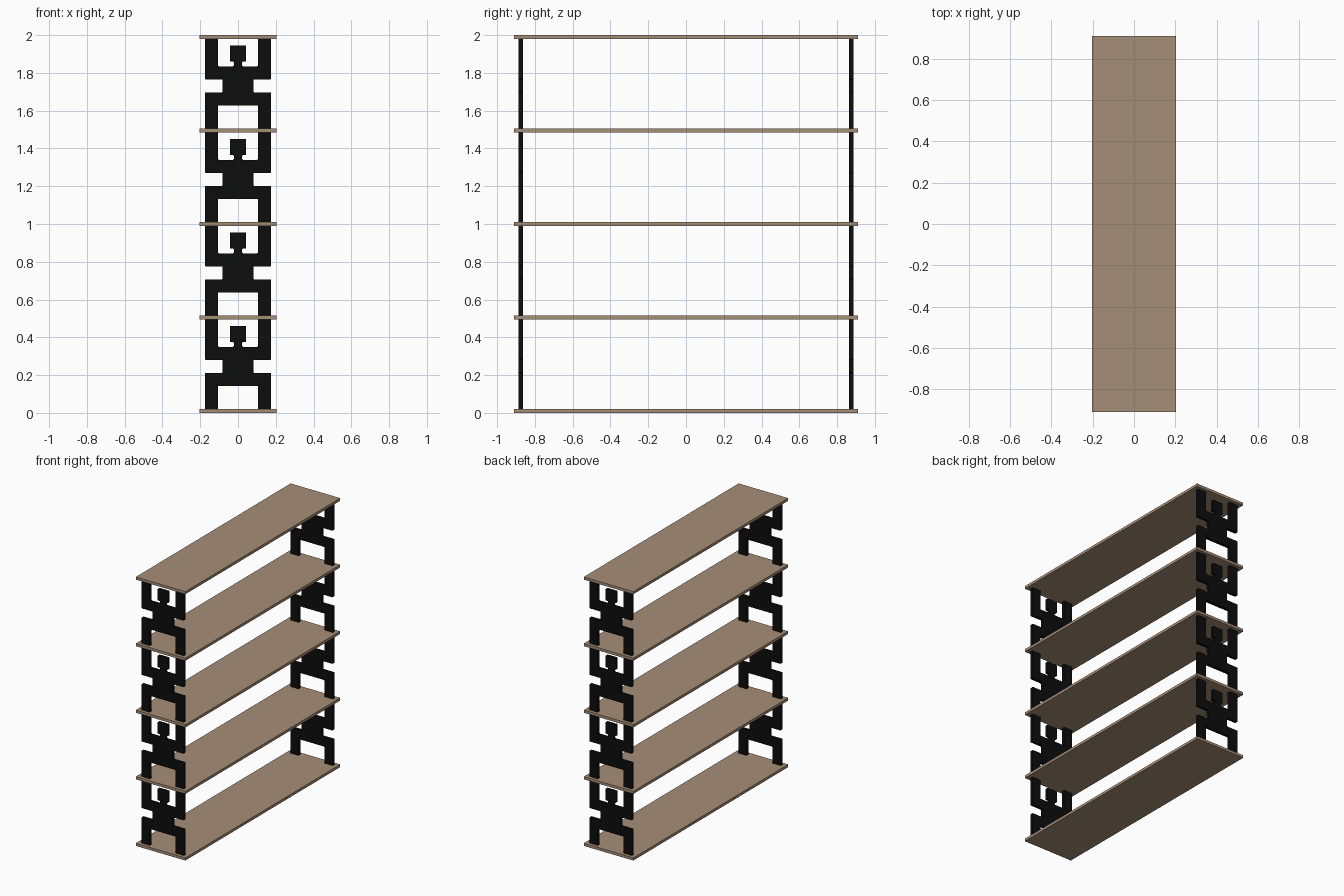
import bpy, bmesh

if "Cube" in bpy.data.objects:
    bpy.data.objects.remove(bpy.data.objects["Cube"])

SHELF_T, STEP = 0.02, 0.495


def material(name, rgb):
    m = bpy.data.materials.new(name)
    m.diffuse_color = (*rgb, 1)
    m.use_nodes = True
    m.node_tree.nodes["Principled BSDF"].inputs["Base Color"].default_value = m.diffuse_color
    return m


wood = material("wood", (0.38, 0.27, 0.185))
black = material("black_metal", (0.004, 0.004, 0.004))


def add_object(name, bm, mat):
    mesh = bpy.data.meshes.new(name)
    bmesh.ops.recalc_face_normals(bm, faces=bm.faces)
    bm.to_mesh(mesh)
    bm.free()
    mesh.materials.append(mat)
    ob = bpy.data.objects.new(name, mesh)
    bpy.context.collection.objects.link(ob)
    return ob


# Shelf boards
for i in range(5):
    bm = bmesh.new()
    bmesh.ops.create_cube(bm, size=1)
    bmesh.ops.scale(bm, vec=(0.408, 1.82, SHELF_T), verts=bm.verts)
    add_object(f"shelf_{i + 1}", bm, wood).location.z = i * STEP + SHELF_T / 2

# Right half of the figure-shaped support: legs, waist, raised arms, neck, head
half = [(0.106, 0.143), (0.106, 0.0), (0.175, 0.0), (0.175, 0.212),
        (0.082, 0.212), (0.082, 0.281), (0.175, 0.281), (0.175, 0.495),
        (0.106, 0.495), (0.106, 0.35), (0.022, 0.35), (0.022, 0.375),
        (0.043, 0.375), (0.043, 0.46)]
half = [(x, SHELF_T if z == 0 else z) for x, z in half]
outline = half + [(-x, z) for x, z in reversed(half)]


def support(name, y, z):
    bm = bmesh.new()
    t = 0.022
    face = bm.faces.new([bm.verts.new((x, -t / 2, h)) for x, h in outline])
    ext = bmesh.ops.extrude_face_region(bm, geom=[face])
    moved = [v for v in ext["geom"] if isinstance(v, bmesh.types.BMVert)]
    bmesh.ops.translate(bm, vec=(0, t, 0), verts=moved)
    # Slightly rounded corners of the cut outline, square where it meets the shelves
    corners = [e for e in bm.edges
               if abs(e.verts[0].co.y - e.verts[1].co.y) > t / 2
               and 0.03 < e.verts[0].co.z < 0.49]
    bmesh.ops.bevel(bm, geom=corners, offset=0.005, segments=2,
                    profile=0.5, affect='EDGES')
    add_object(name, bm, black).location = (0, y, z)


# Supports at both ends of every bay
for i in range(4):
    for side, y in (("front", -0.875), ("back", 0.875)):
        support(f"{side}_support_{i + 1}", y, i * STEP)
